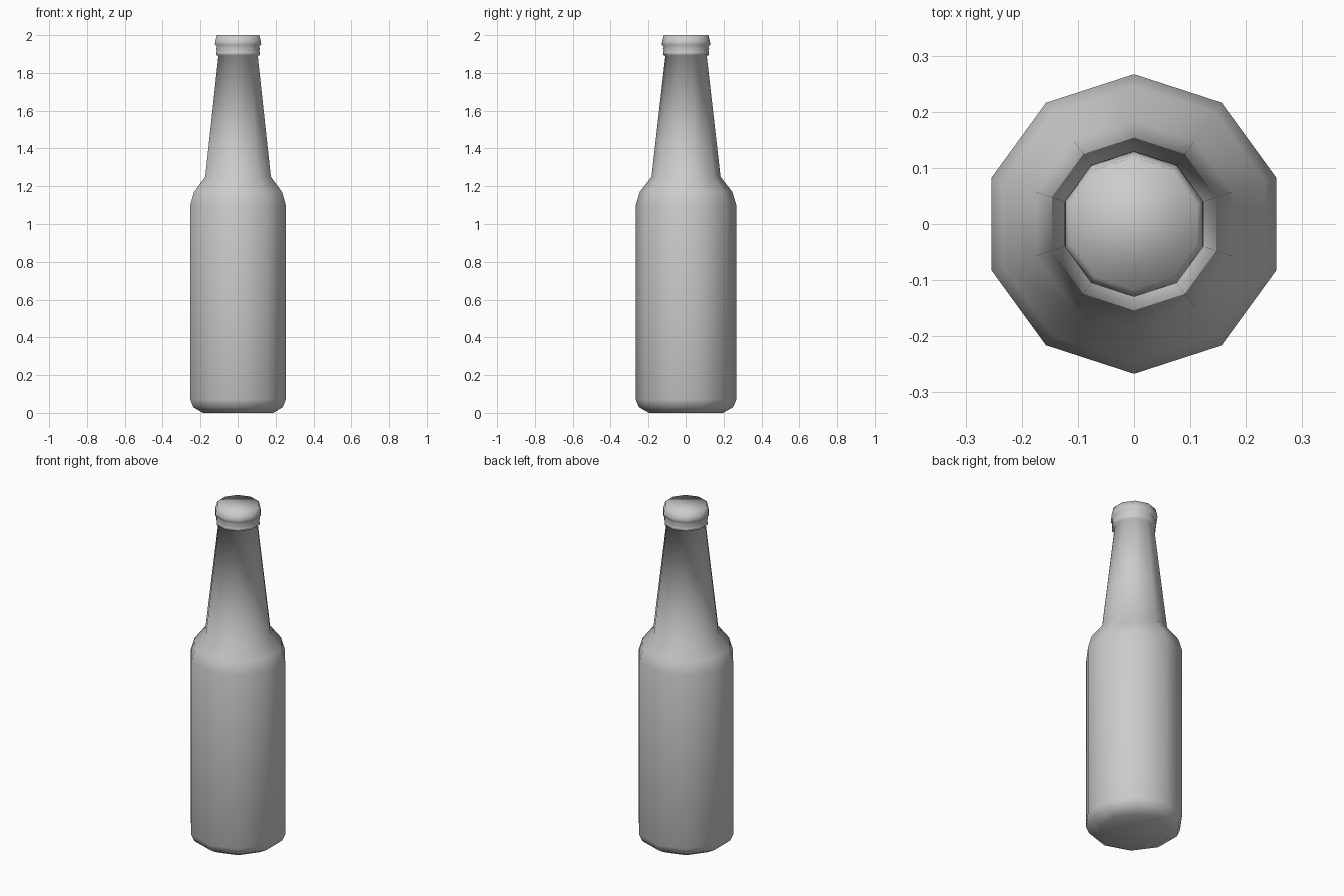
import bpy, bmesh, math

if "Cube" in bpy.data.objects:
    bpy.data.objects.remove(bpy.data.objects["Cube"])

SIDES = 10


def lathe(name, profile):
    """Closed ten-sided turned form from (radius, height) points, bottom to top."""
    bm = bmesh.new()
    rings = []
    for r, z in profile:
        ring = []
        for i in range(SIDES):
            a = math.pi / 2 + 2 * math.pi * i / SIDES
            ring.append(bm.verts.new((r * math.cos(a), r * math.sin(a), z)))
        rings.append(ring)
    for low, high in zip(rings, rings[1:]):
        for i in range(SIDES):
            j = (i + 1) % SIDES
            bm.faces.new((low[i], low[j], high[j], high[i]))
    bm.faces.new(rings[0][::-1])
    bm.faces.new(rings[-1])
    for f in bm.faces:
        f.smooth = True
    mesh = bpy.data.meshes.new(name)
    bm.to_mesh(mesh)
    bm.free()
    obj = bpy.data.objects.new(name, mesh)
    bpy.context.collection.objects.link(obj)
    return obj


# Base, body, shoulder, tapered neck, collar ring and cap in one smooth skin
lathe("bottle", [
    (0.197, 0.0), (0.250, 0.03), (0.267, 0.07),     # rounded base
    (0.267, 1.10), (0.246, 1.17), (0.184, 1.25),    # body and shoulder
    (0.111, 1.89),                                  # neck
    (0.123, 1.895), (0.123, 1.91), (0.119, 1.918),  # collar ring
    (0.124, 1.927), (0.118, 1.938),
    (0.130, 1.95), (0.128, 1.965), (0.119, 2.0),    # cap
])
